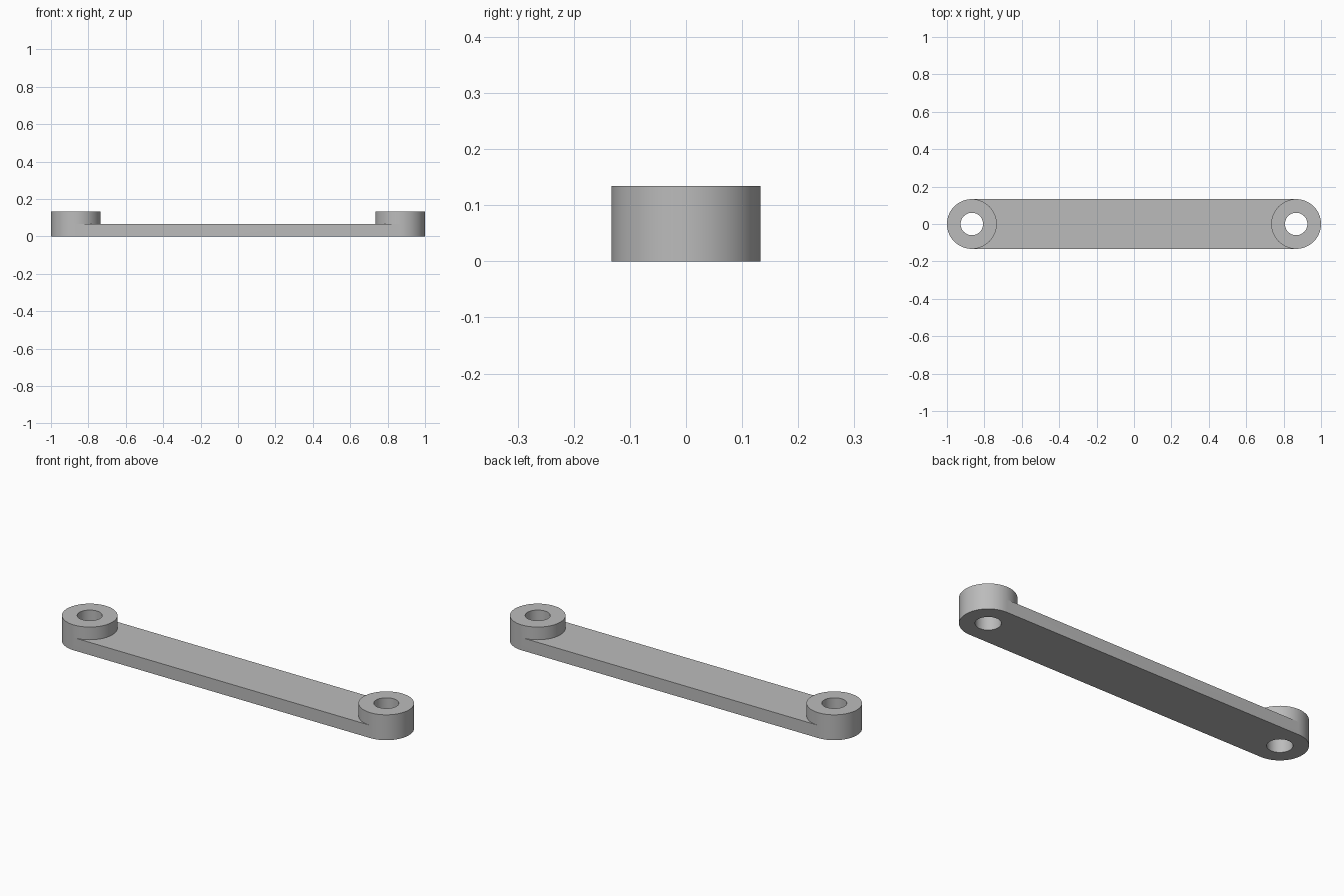
import bpy, bmesh
from math import cos, sin, tau, radians

default = bpy.data.objects.get("Cube")
if default:
    bpy.data.objects.remove(default, do_unlink=True)

CENTRE = 0.867       # boss centre distance from the middle
OUTER, HOLE = 0.133, 0.06
BAR_TOP, BOSS_TOP = 0.067, 0.134
N = 64

grey = bpy.data.materials.new("light grey")
grey.use_nodes = True
colour = (0.5, 0.5, 0.5, 1)
grey.diffuse_color = colour
grey.node_tree.nodes["Principled BSDF"].inputs["Base Color"].default_value = colour

bm = bmesh.new()


def ring(side, radius, z):
    """Circle of vertices starting at the inward quarter point of a boss."""
    angles = [tau * i / N - tau / 4 for i in range(N)]
    return [bm.verts.new((side * (CENTRE - radius * cos(a)), radius * sin(a), z))
            for a in angles]


def bridge(a, b, start=0):
    for i in range(start, N):
        j = (i + 1) % N
        bm.faces.new((a[i], a[j], b[j], b[i]))


# Bosses: the first half of each ring faces the bar
low, mid = {}, {}
for side in (-1, 1):
    low[side] = ring(side, OUTER, 0)
    mid[side] = ring(side, OUTER, BAR_TOP)
    top = ring(side, OUTER, BOSS_TOP)
    hole_top = ring(side, HOLE, BOSS_TOP)
    hole_low = ring(side, HOLE, 0)
    bridge(low[side], mid[side], N // 2)
    bridge(mid[side], top)
    bridge(top, hole_top)
    bridge(hole_top, hole_low)
    bridge(hole_low, low[side])

# Bar: top and bottom fitted to the boss arcs, with straight sides
half = N // 2
for level in (low, mid):
    bm.faces.new(level[-1][:half + 1] + level[1][:half + 1][::-1])
for i in (0, half):
    bm.faces.new((low[-1][i], low[1][i], mid[1][i], mid[-1][i]))

bmesh.ops.recalc_face_normals(bm, faces=bm.faces)
mesh = bpy.data.meshes.new("link_arm")
bm.to_mesh(mesh)
bm.free()
mesh.materials.append(grey)
arm = bpy.data.objects.new("link_arm", mesh)
bpy.context.collection.objects.link(arm)

bpy.ops.object.select_all(action='DESELECT')
arm.select_set(True)
bpy.context.view_layer.objects.active = arm
bpy.ops.object.shade_smooth_by_angle(angle=radians(30))
